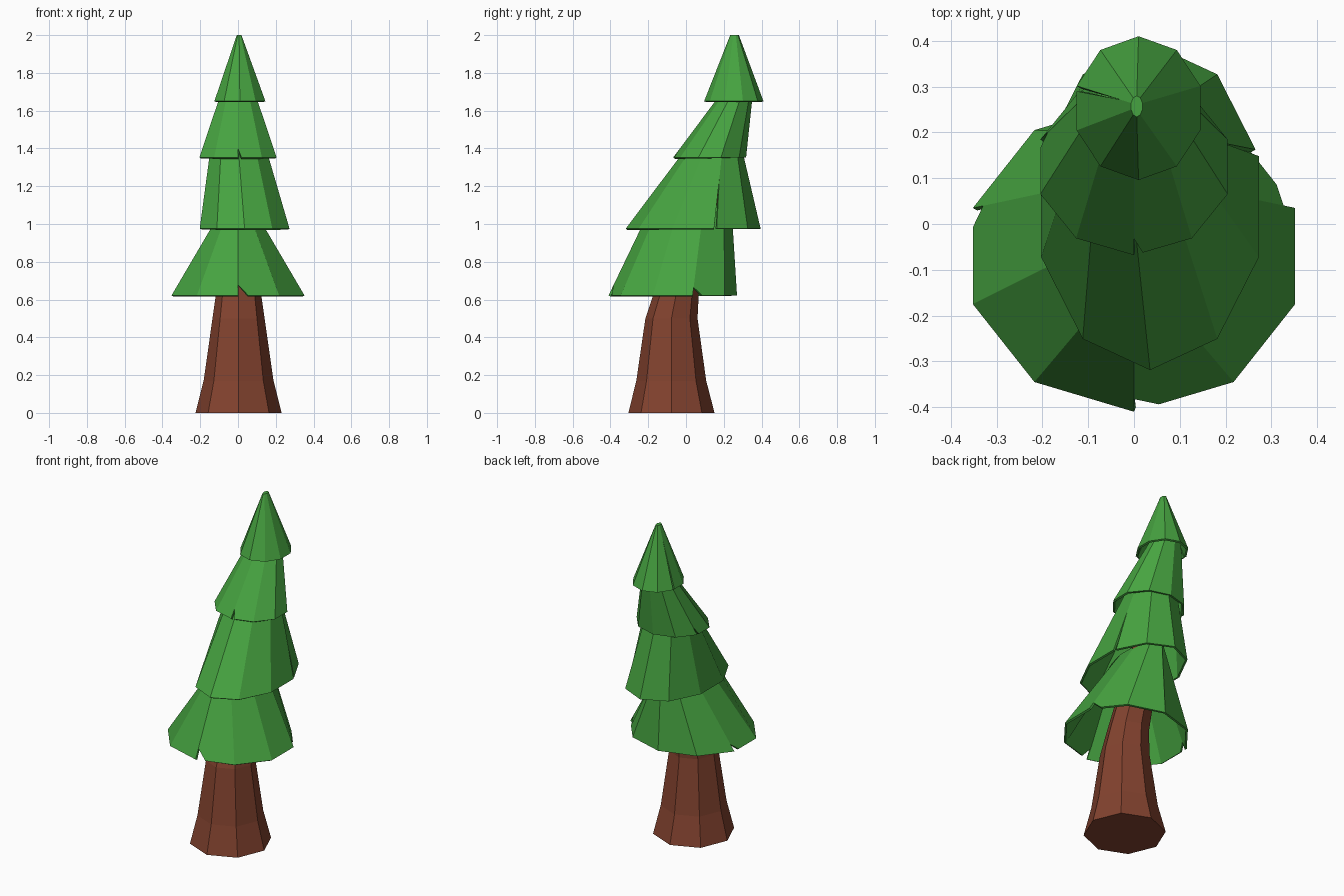
import bpy
from math import cos, sin, pi
from mathutils import Vector

if "Cube" in bpy.data.objects:
    bpy.data.objects.remove(bpy.data.objects["Cube"])


def material(name, rgb):
    mat = bpy.data.materials.new(name)
    mat.use_nodes = True
    color = (*rgb, 1)
    mat.diffuse_color = color
    mat.node_tree.nodes["Principled BSDF"].inputs["Base Color"].default_value = color
    return mat


def ring(sides, z, x, y, rx, ry):
    """Flat polygon of points, counted counter-clockwise from the front corner."""
    steps = [2 * pi * k / sides - pi / 2 for k in range(sides)]
    return [Vector((x + rx * cos(a), y + ry * sin(a), z)) for a in steps]


def add_object(name, verts, faces, mat):
    mesh = bpy.data.meshes.new(name)
    mesh.from_pydata(verts, [], faces)
    mesh.materials.append(mat)
    obj = bpy.data.objects.new(name, mesh)
    bpy.context.collection.objects.link(obj)
    return obj


def skirt(name, bottom, top, notches, mat, closed=False):
    """Ten-sided leaning cone; notches maps a corner to (height, width) of its tear."""
    n = 10
    low, high = ring(n, *bottom), ring(n, *top)
    verts = low + high
    faces = []
    tears = {}
    for k, (height, width) in notches.items():
        tears[k] = (len(verts), len(verts) + 1)
        verts.append(low[k].lerp(high[k], height))
        verts.append(low[k].lerp(low[(k + 1) % n], width))
    for k in range(n):
        j = (k + 1) % n
        face = [*tears[k]] if k in tears else [k]
        face.append(j)
        if j in tears:
            face.append(tears[j][0])
        faces.append(face + [n + j, n + k])
    if closed:
        faces.append(list(range(n, 2 * n)))
    obj = add_object(name, verts, faces, mat)
    shell = obj.modifiers.new("thickness", 'SOLIDIFY')
    shell.thickness = 0.012
    shell.offset = -1
    return obj


bark = material("bark brown", (0.225, 0.055, 0.028))
leaf = material("leaf green", (0.062, 0.37, 0.052))

# Trunk: octagonal, tapering and bending backwards: (height, y centre, radius)
sides = 8
levels = [(0, -0.077, 0.228), (0.17, -0.078, 0.185), (0.5, -0.077, 0.138),
          (0.64, -0.05, 0.118), (0.95, 0.06, 0.095), (1.3, 0.14, 0.06)]
verts, faces = [], [list(reversed(range(sides)))]
for z, y, r in levels:
    verts += ring(sides, z, 0.003, y, r, r)
for row in range(len(levels) - 1):
    for k in range(sides):
        a, b = row * sides + k, row * sides + (k + 1) % sides
        faces.append([a, b, b + sides, a + sides])
faces.append(list(range(len(verts) - sides, len(verts))))
add_object("trunk", verts, faces, bark)

# Foliage tiers, each a torn skirt: (z, x, y, rx, ry) at the hem and at the top
skirt("foliage_lowest", (0.622, 0, -0.07, 0.37, 0.34), (1.1, 0, 0.03, 0.075, 0.21),
      {0: (0.12, 0.25), 3: (0.09, 0.3), 7: (0.08, 0.2)}, leaf)
skirt("foliage_lower_middle", (0.975, 0.035, 0.038, 0.25, 0.357), (1.42, 0, 0.153, 0.15, 0.138),
      {3: (0.6, 0.08)}, leaf)
skirt("foliage_upper_middle", (1.352, 0, 0.125, 0.215, 0.193), (1.72, 0, 0.282, 0.085, 0.075),
      {0: (0.13, 0.15), 7: (0.13, 0.15)}, leaf)
skirt("foliage_top", (1.65, 0.01, 0.253, 0.142, 0.157), (2.0, 0.006, 0.257, 0.013, 0.023),
      {7: (0.8, 0.12)}, leaf, closed=True)
